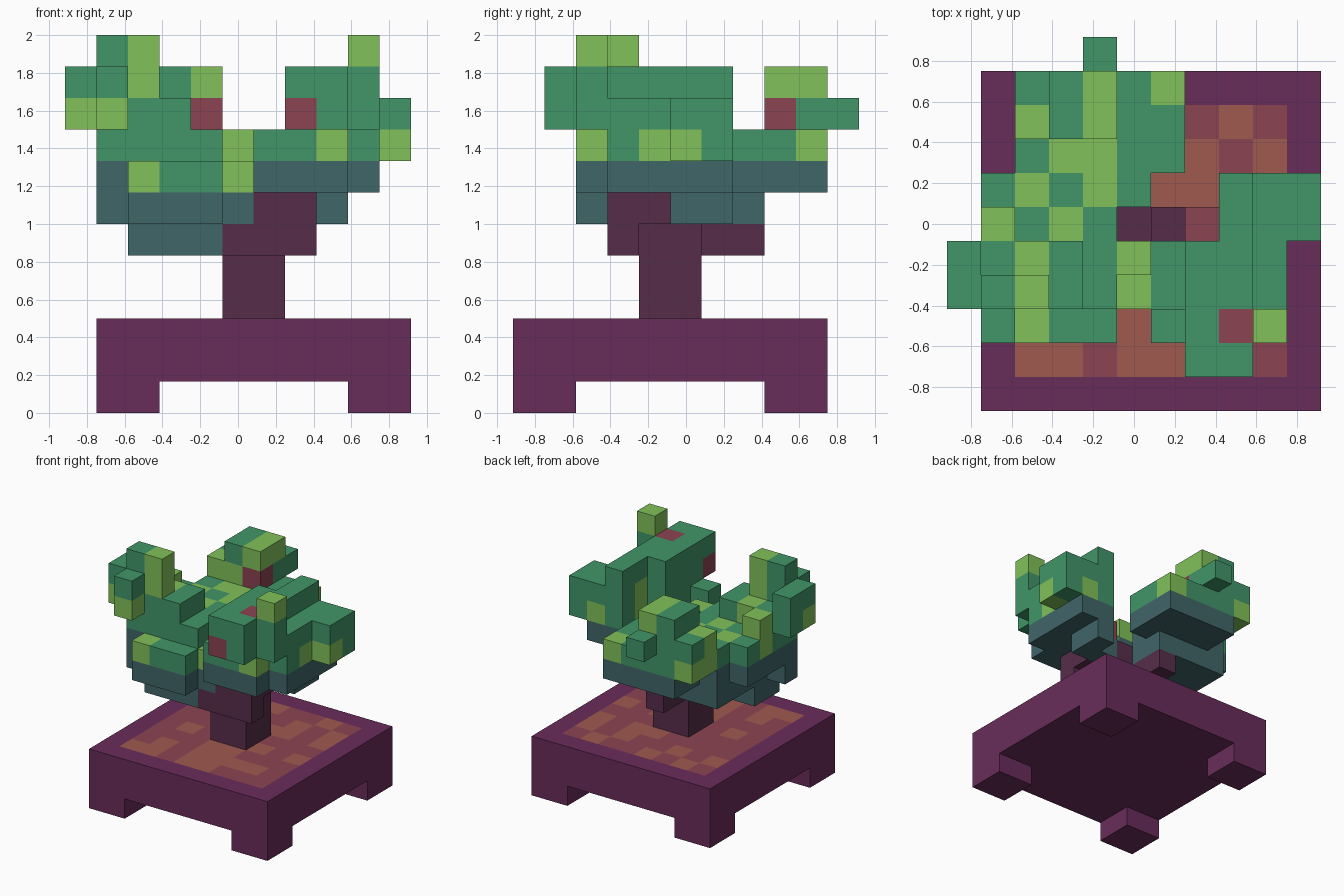
import bpy, bmesh, random
from mathutils import Vector

cube = bpy.data.objects.get("Cube")
if cube:
    bpy.data.objects.remove(cube, do_unlink=True)

random.seed(4)
U = 1 / 6                                  # size of one block
ORIGIN = Vector((-5.5 * U, -5.5 * U, 0))


def material(name, rgb):
    lin = [((c / 255 + 0.055) / 1.055) ** 2.4 for c in rgb]
    m = bpy.data.materials.new(name)
    m.use_nodes = True
    m.diffuse_color = (*lin, 1)
    bsdf = m.node_tree.nodes["Principled BSDF"]
    bsdf.inputs["Base Color"].default_value = (*lin, 1)
    return m


POT = material("pot purple", (105, 44, 90))
BARK = material("bark dark purple", (86, 45, 74))
TEAL = material("leaf shade teal", (64, 102, 105))
GREEN = material("leaf green", (65, 149, 104))
LIME = material("leaf lime", (129, 193, 90))
RED = material("soil red brown", (139, 68, 82))
ORANGE = material("soil orange brown", (160, 90, 80))


def finish(bm, name, mats):
    bmesh.ops.remove_doubles(bm, verts=bm.verts, dist=1e-4)
    mesh = bpy.data.meshes.new(name)
    bm.to_mesh(mesh)
    bm.free()
    for m in mats:
        mesh.materials.append(m)
    bpy.context.collection.objects.link(bpy.data.objects.new(name, mesh))


def box(name, corner, size, mat):
    bm = bmesh.new()
    bmesh.ops.create_cube(bm, size=1)
    size = Vector(size)
    for v in bm.verts:
        v.co = ORIGIN + U * (Vector(corner) + size / 2 + v.co * size)
    finish(bm, name, [mat])


def cells_of(boxes):
    """Unit blocks inside boxes given as corner x, y, z and size x, y, z."""
    return {(i, j, k) for x, y, z, w, d, h in boxes
            for i in range(x, x + w) for j in range(y, y + d) for k in range(z, z + h)}


# Each outward direction with two tangents that wind its face outwards
AXES = list(map(Vector, ((1, 0, 0), (0, 1, 0), (0, 0, 1))))
SIDES = []
for d in range(3):
    n, a, b = AXES[d], AXES[d - 2], AXES[d - 1]
    SIDES += [(n, a, b), (-n, b, a)]


def blocks(name, cells, solid, mats, colour):
    """Join blocks into a shell, leaving out faces between touching blocks."""
    bm = bmesh.new()
    for pos in sorted(cells):
        index = mats.index(colour(pos))
        for n, a, b in SIDES:
            if tuple(int(c) for c in Vector(pos) + n) in solid:
                continue
            mid = Vector(pos) + (sum(AXES, Vector()) + n) / 2
            p, q = (a + b) / 2, (a - b) / 2
            ring = [bm.verts.new(ORIGIN + U * (mid + o)) for o in (-p, q, p, -q)]
            bm.faces.new(ring).material_index = index
    finish(bm, name, mats)


# Pot: square tray on four corner feet
box("pot_tray", (1, 0, 1), (10, 10, 2), POT)
for side, x in (("right", 1), ("left", 9)):
    for end, y in (("front", 0), ("back", 8)):
        box(f"pot_foot_{end}_{side}", (x, y, 0), (2, 2, 1), POT)

# Soil: thin plate with scattered orange patches
bm = bmesh.new()
bmesh.ops.create_grid(bm, x_segments=8, y_segments=8, size=4 * U)
for v in bm.verts:
    v.co += ORIGIN + Vector((6 * U, 5 * U, 3 * U + 0.003))
for f in bm.faces:
    f.material_index = int(random.random() < 0.35)
finish(bm, "soil", [RED, ORANGE])

# Trunk with short forking branches
WOOD = cells_of([(5, 4, 3, 2, 2, 3), (5, 3, 5, 3, 1, 1), (6, 3, 6, 2, 2, 1),
                 (6, 5, 6, 1, 1, 1), (5, 6, 5, 1, 2, 1)])

# Three leaf clusters, each a heap of boxes
CLUSTERS = {
    "foliage_right": [
        (1, 2, 9, 1, 1, 2), (2, 2, 6, 3, 1, 2), (0, 3, 9, 1, 2, 2), (1, 3, 6, 2, 1, 6),
        (2, 3, 5, 2, 2, 5), (4, 3, 5, 1, 2, 4), (5, 3, 6, 1, 1, 2), (1, 4, 7, 1, 2, 3),
        (2, 5, 6, 3, 1, 3), (1, 6, 7, 2, 1, 2)],
    "foliage_left": [
        (7, 1, 9, 2, 1, 2), (6, 2, 7, 1, 1, 2), (7, 2, 7, 2, 3, 4), (9, 2, 9, 1, 1, 3),
        (9, 3, 7, 1, 4, 3), (6, 3, 7, 1, 2, 1), (8, 5, 6, 1, 2, 5), (10, 5, 8, 1, 2, 2),
        (7, 5, 6, 1, 1, 2)],
    "foliage_back": [
        (5, 4, 7, 1, 1, 2), (2, 6, 6, 4, 2, 3), (2, 8, 8, 1, 2, 2), (3, 8, 7, 2, 2, 4),
        (5, 7, 7, 2, 3, 2), (4, 10, 9, 1, 1, 1)],
}
SOLID = WOOD.union(*map(cells_of, CLUSTERS.values()))


def leaf_colour(pos):
    """Teal underneath, green above with scattered lime and a few red blocks."""
    x, y, z = pos
    if z < 7 or (z == 7 and (x, y, z + 1) in SOLID):
        return TEAL
    return random.choices([GREEN, LIME, RED], [75, 22, 3])[0]


blocks("trunk_and_branches", WOOD, SOLID, [BARK], lambda pos: BARK)
used = set(WOOD)
for name, boxes in CLUSTERS.items():
    cells = cells_of(boxes) - used
    used |= cells
    blocks(name, cells, SOLID, [TEAL, GREEN, LIME, RED], leaf_colour)
